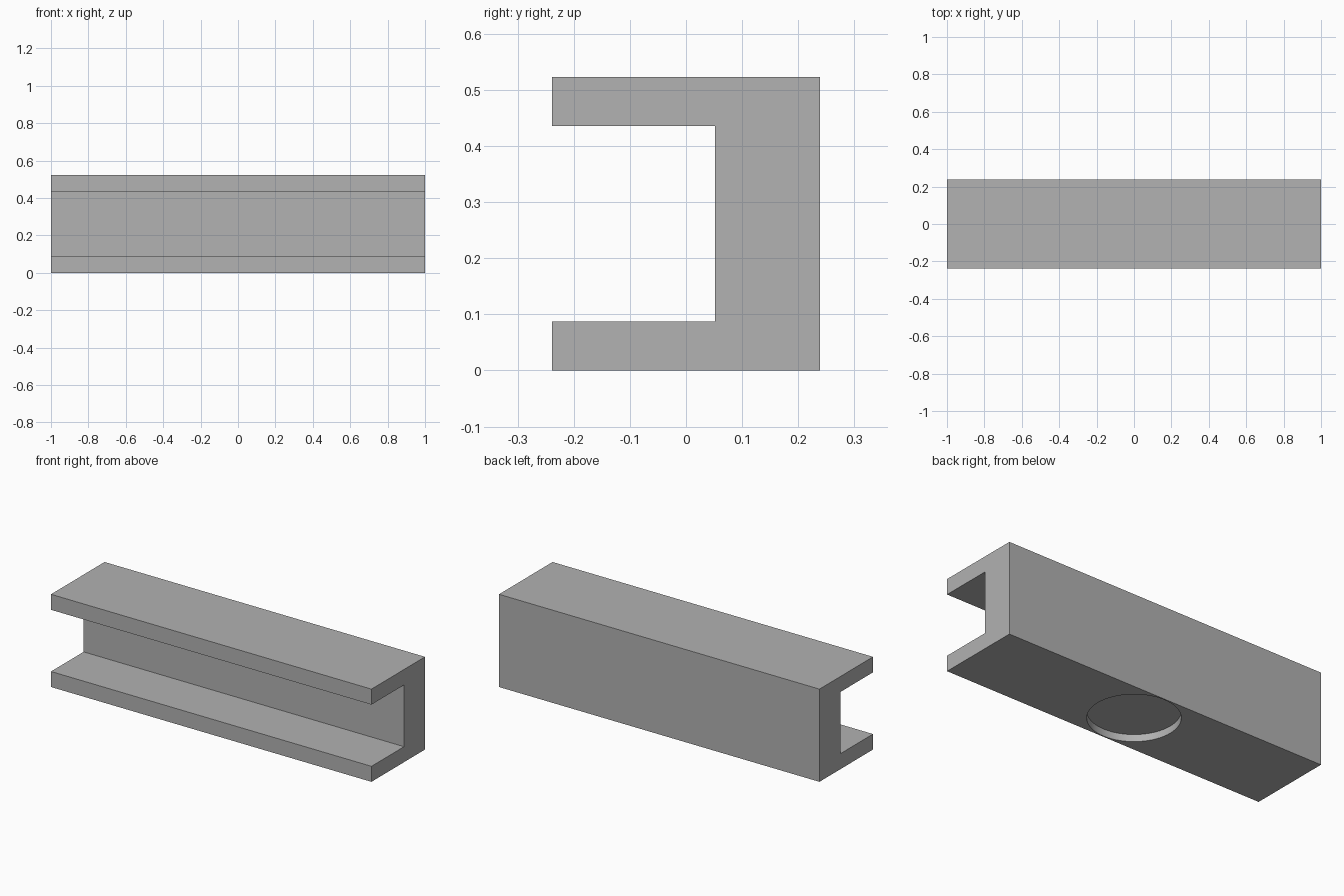
import bpy
import bmesh
import math

if "Cube" in bpy.data.objects:
    bpy.data.objects.remove(bpy.data.objects["Cube"], do_unlink=True)

LENGTH, DEPTH, HEIGHT = 2.0, 0.477, 0.523
FLANGE, WEB = 0.0875, 0.187
RECESS_RADIUS, RECESS_DEPTH = 0.2325, 0.04

# Single grey material
grey = bpy.data.materials.new("plain grey")
grey.use_nodes = True
colour = (0.445, 0.445, 0.445, 1)
grey.diffuse_color = colour
grey.node_tree.nodes["Principled BSDF"].inputs["Base Color"].default_value = colour

# Channel beam: C-shaped profile, open to the front, extruded along x
front, back = -DEPTH / 2, DEPTH / 2
inner = back - WEB
profile = [(front, 0), (back, 0), (back, HEIGHT), (front, HEIGHT),
           (front, HEIGHT - FLANGE), (inner, HEIGHT - FLANGE),
           (inner, FLANGE), (front, FLANGE)]
bm = bmesh.new()
face = bm.faces.new([bm.verts.new((-LENGTH / 2, y, z)) for y, z in profile])
extruded = bmesh.ops.extrude_face_region(bm, geom=[face])["geom"]
moved = [g for g in extruded if isinstance(g, bmesh.types.BMVert)]
bmesh.ops.translate(bm, verts=moved, vec=(LENGTH, 0, 0))
bmesh.ops.recalc_face_normals(bm, faces=bm.faces)
mesh = bpy.data.meshes.new("channel_beam")
bm.to_mesh(mesh)
bm.free()
mesh.materials.append(grey)
beam = bpy.data.objects.new("channel_beam", mesh)
bpy.context.collection.objects.link(beam)

# Shallow round recess in the underside
bpy.ops.mesh.primitive_cylinder_add(vertices=64, radius=RECESS_RADIUS,
                                    depth=2 * RECESS_DEPTH, location=(0, 0, 0))
cutter = bpy.context.object
cutter.name = "recess_cutter"
cutter.hide_render = True
cutter.data.materials.append(grey)

cut = beam.modifiers.new("round_recess", 'BOOLEAN')
cut.operation = 'DIFFERENCE'
cut.solver = 'EXACT'
cut.object = cutter

bpy.ops.object.select_all(action='DESELECT')
beam.select_set(True)
bpy.context.view_layer.objects.active = beam
bpy.ops.object.modifier_apply(modifier=cut.name)
bpy.data.objects.remove(cutter, do_unlink=True)

# Smooth recess wall, crisp beam edges
bpy.ops.object.shade_smooth_by_angle(angle=math.radians(30))
